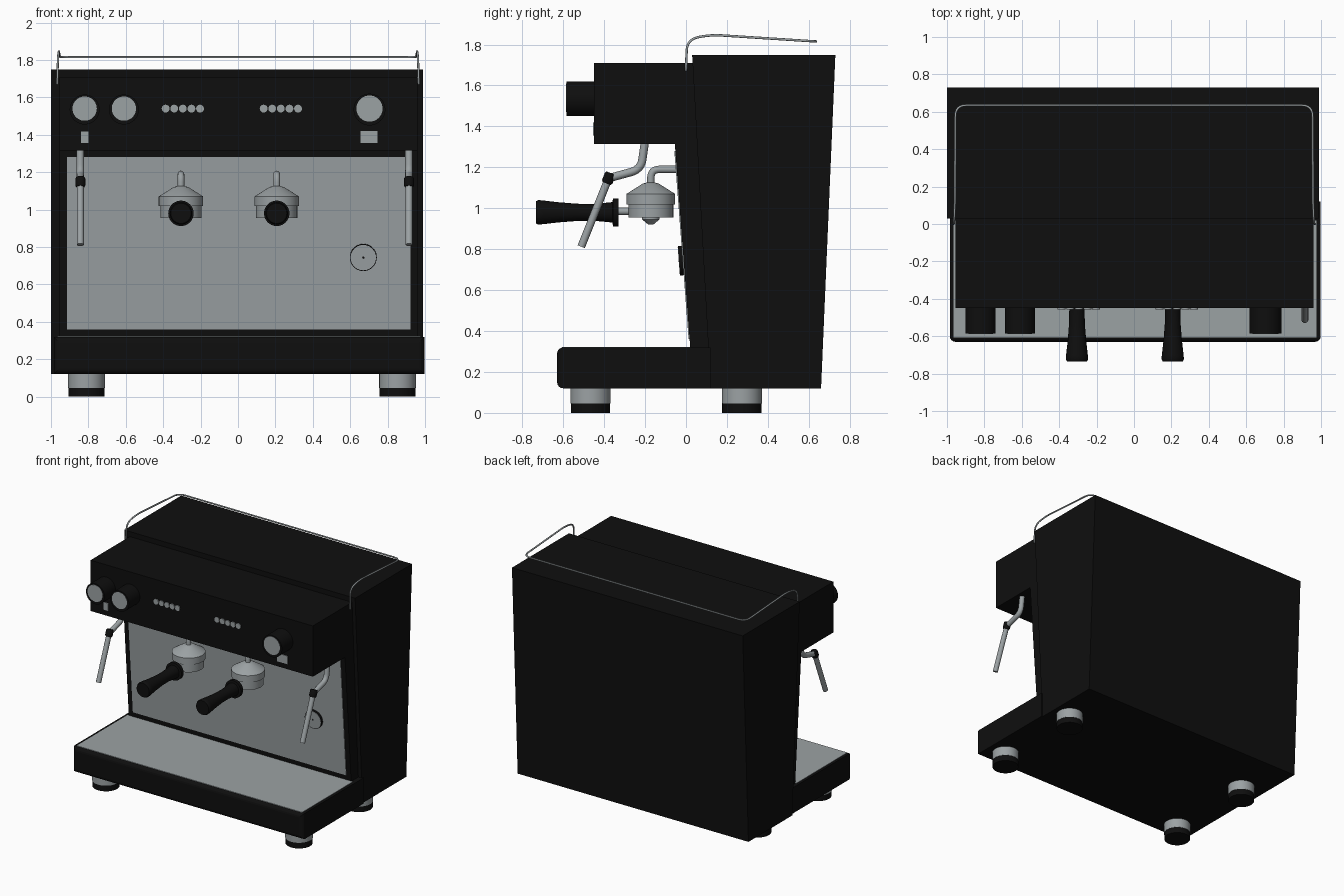
import bpy, bmesh, math
from mathutils import Vector

if "Cube" in bpy.data.objects:
    bpy.data.objects.remove(bpy.data.objects["Cube"])


def material(name, rgb):
    m = bpy.data.materials.new(name)
    m.diffuse_color = (*rgb, 1)
    m.use_nodes = True
    m.node_tree.nodes["Principled BSDF"].inputs["Base Color"].default_value = m.diffuse_color
    return m


BLACK = material("black paint", (0.0045, 0.0045, 0.0045))
STEEL = material("brushed steel", (0.33, 0.36, 0.37))


def finish(name, bm, mat, smooth=True):
    bmesh.ops.recalc_face_normals(bm, faces=bm.faces[:])
    me = bpy.data.meshes.new(name)
    bm.to_mesh(me)
    bm.free()
    ob = bpy.data.objects.new(name, me)
    bpy.context.collection.objects.link(ob)
    me.materials.append(mat)
    if smooth:
        bpy.ops.object.select_all(action='DESELECT')
        bpy.context.view_layer.objects.active = ob
        ob.select_set(True)
        bpy.ops.object.shade_smooth_by_angle(angle=math.radians(35))
    return ob


def extrude_x(name, profile, x0, x1, mat):
    """Side profile of (y, z) points extruded along x."""
    bm = bmesh.new()
    f = bm.faces.new([bm.verts.new((x0, y, z)) for y, z in profile])
    r = bmesh.ops.extrude_face_region(bm, geom=[f])
    moved = [v for v in r["geom"] if isinstance(v, bmesh.types.BMVert)]
    bmesh.ops.translate(bm, verts=moved, vec=(x1 - x0, 0, 0))
    return finish(name, bm, mat, False)


def box(name, x0, x1, y0, y1, z0, z1, mat):
    return extrude_x(name, [(y0, z0), (y1, z0), (y1, z1), (y0, z1)], x0, x1, mat)


def lathe(name, profile, origin, axis, mat, seg=40):
    """Profile of (radius, height) points spun about an axis, ends capped."""
    bm = bmesh.new()
    rot = Vector(axis).to_track_quat('Z', 'Y')
    rings = []
    for r, h in profile:
        rings.append([bm.verts.new(Vector(origin) + rot @ Vector(
            (r * math.cos(2 * math.pi * i / seg), r * math.sin(2 * math.pi * i / seg), h)))
            for i in range(seg)])
    for a, b in zip(rings, rings[1:]):
        for i in range(seg):
            j = (i + 1) % seg
            bm.faces.new((a[i], a[j], b[j], b[i]))
    bm.faces.new(rings[0])
    bm.faces.new(rings[-1])
    return finish(name, bm, mat)


def disc(name, r, thick, origin, axis, mat, seg=40):
    return lathe(name, [(r, 0), (r, thick)], origin, axis, mat, seg)


def tube(name, points, radius, mat, bend=0.05):
    """Round tube through points with each inner corner rounded off."""
    pts = [Vector(p) for p in points]
    path = [pts[0]]
    for a, p, b in zip(pts, pts[1:], pts[2:]):
        d = min(bend, (a - p).length * 0.48, (b - p).length * 0.48)
        s, e = p + (a - p).normalized() * d, p + (b - p).normalized() * d
        path += [s.lerp(p, t / 6).lerp(p.lerp(e, t / 6), t / 6) for t in range(7)]
    path.append(pts[-1])
    cu = bpy.data.curves.new(name, 'CURVE')
    cu.dimensions = '3D'
    cu.bevel_depth, cu.bevel_resolution, cu.use_fill_caps = radius, 4, True
    sp = cu.splines.new('POLY')
    sp.points.add(len(path) - 1)
    for q, co in zip(sp.points, path):
        q.co = (*co, 1)
        q.radius = 1
    sp.use_smooth = True
    cu.materials.append(mat)
    ob = bpy.data.objects.new(name, cu)
    bpy.context.collection.objects.link(ob)
    return ob


FRONT = (0, -1, 0)

# housing: outer shell with slanted back, narrower inner front, overhanging head
extrude_x("outer_shell", [(0.03, 1.75), (0.73, 1.75), (0.66, 0.12), (0.12, 0.12)], -1.0, 0.988, BLACK)
extrude_x("inner_front", [(-0.055, 1.32), (0.3, 1.32), (0.3, 0.13), (0.035, 0.13)], -0.955, 0.96, BLACK)
box("control_head", -0.955, 0.96, -0.45, 0.1, 1.315, 1.71, BLACK)


def wall_y(z):
    return -0.055 + (1.32 - z) * 0.09 / 1.19


# steel splash panel lying on the slanted front
splash = [(wall_y(1.28) - 0.005, 1.28), (wall_y(1.28) + 0.01, 1.28),
          (wall_y(0.36) + 0.01, 0.36), (wall_y(0.36) - 0.005, 0.36)]
extrude_x("splash_panel", splash, -0.915, 0.922, STEEL)

# drip tray with rounded edges and a steel top plate
tray = box("drip_tray", -0.985, 0.998, -0.63, 0.12, 0.12, 0.32, BLACK)
bm = bmesh.new()
bm.from_mesh(tray.data)
edges = [e for e in bm.edges if any(v.co.y < 0 for v in e.verts)
         and not (abs(e.verts[0].co.y - e.verts[1].co.y) > 0.1)]
bmesh.ops.bevel(bm, geom=edges, offset=0.03, segments=4, profile=0.5, affect='EDGES')
bm.to_mesh(tray.data)
bm.free()
box("tray_plate", -0.965, 0.976, -0.606, 0.02, 0.314, 0.323, STEEL)

# feet
for x in (-0.81, 0.853):
    for y in (-0.467, 0.273):
        disc("foot_collar", 0.098, 0.08, (x, y, 0.045), (0, 0, 1), STEEL)
        disc("foot_pad", 0.096, 0.046, (x, y, 0), (0, 0, 1), BLACK)

# control knobs with steel faces
for x, r in ((-0.82, 0.065), (-0.61, 0.065), (0.703, 0.07)):
    disc("knob", r + 0.015, 0.145, (x, -0.44, 1.535), FRONT, BLACK)
    disc("knob_face", r, 0.005, (x, -0.582, 1.54), FRONT, STEEL)

# two rows of push buttons
for x0 in (-0.387, 0.137):
    for i in range(5):
        disc("push_button", 0.021, 0.012, (x0 + i * 0.046, -0.445, 1.54), FRONT, STEEL, 20)

# small plain marker plates under the knobs
for x, w, h in ((-0.82, 0.02, 0.03), (0.7, 0.045, 0.032)):
    box("marker_plate", x - w, x + w, -0.454, -0.448, 1.387 - h, 1.387 + h, STEEL)

# brew groups: feed pipe, head, filter holder and handle
for x in (-0.305, 0.207):
    y = -0.172
    tube("feed_pipe", [(x, y, 1.1), (x, y, 1.19), (x, -0.03, 1.19)], 0.018, STEEL, 0.06)
    lathe("group_head", [(0.11, 0.955), (0.11, 1.018), (0.119, 1.018), (0.119, 1.07),
                         (0.04, 1.12), (0.022, 1.125)], (x, y, 0), (0, 0, 1), STEEL)
    lathe("spout", [(0.012, 0.92), (0.042, 0.945), (0.042, 0.957)], (x, y, 0), (0, 0, 1), STEEL)
    disc("handle_neck", 0.018, 0.1, (x, -0.25, 0.985), FRONT, STEEL, 20)
    lathe("handle", [(0.068, 0.33), (0.068, 0.357), (0.05, 0.359), (0.041, 0.45),
                     (0.042, 0.53), (0.049, 0.62), (0.058, 0.7), (0.06, 0.722), (0.054, 0.734)],
          (x, 0, 0.98), FRONT, BLACK)

# steam wands with a black joint
for x in (-0.843, 0.914):
    tube("wand_pipe", [(x, -0.2, 1.33), (x, -0.22, 1.19), (x, -0.385, 1.145)], 0.02, STEEL)
    tube("wand_nozzle", [(x, -0.375, 1.155), (x, -0.512, 0.812)], 0.019, STEEL)
    lathe("wand_joint", [(0.022, 0), (0.027, 0.008), (0.027, 0.045), (0.022, 0.055)],
          (x, -0.368, 1.172), (0, -0.37, -0.93), BLACK, 24)

# pressure gauge on the splash panel
tilt = Vector((0, -1, -0.0756)).normalized()
c = Vector((0.67, wall_y(0.745), 0.745))
disc("gauge_rim", 0.072, 0.022, c, tilt, BLACK)
disc("gauge_face", 0.068, 0.003, c + tilt * 0.021, tilt, STEEL)
disc("gauge_pin", 0.006, 0.003, c + tilt * 0.023, tilt, BLACK, 12)

# wire cup rail around the top
half = [(0.967, 0.0, 1.67), (0.962, 0.005, 1.825), (0.957, 0.12, 1.848), (0.955, 0.635, 1.815)]
tube("cup_rail", [(-x, y, z) for x, y, z in half] + half[::-1], 0.006, STEEL, 0.06)
